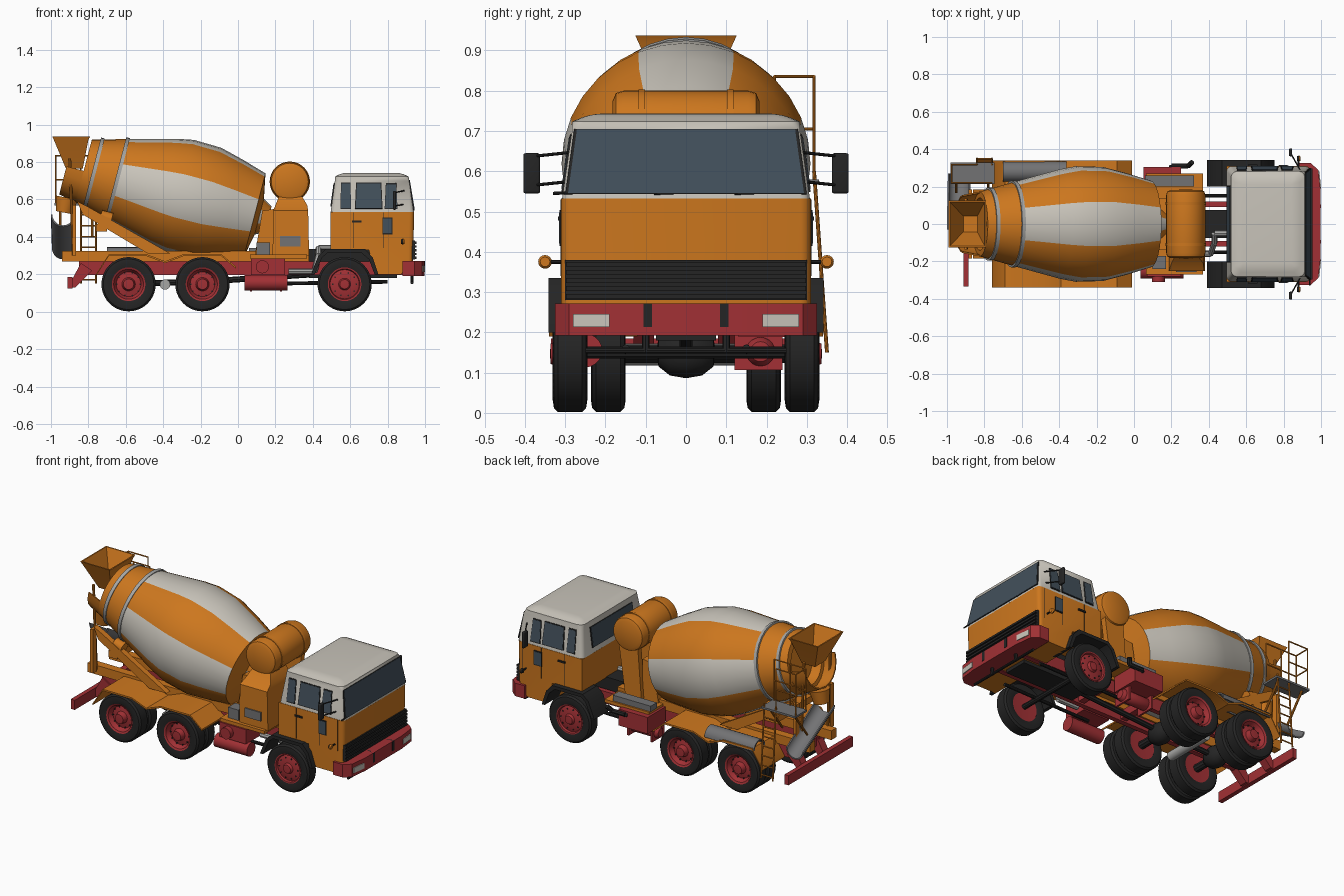
import bpy, bmesh, math
from mathutils import Vector

cube = bpy.data.objects.get("Cube")
if cube:
    bpy.data.objects.remove(cube, do_unlink=True)

def colour(name, r, g, b):
    m = bpy.data.materials.new(name)
    m.use_nodes = True
    m.diffuse_color = (r, g, b, 1)
    m.node_tree.nodes["Principled BSDF"].inputs["Base Color"].default_value = (r, g, b, 1)
    return m

orange = colour("orange paint", .61, .185, .013)
white = colour("off white paint", .58, .55, .49)
red = colour("red chassis paint", .36, .03, .035)
glass = colour("tinted glass", .055, .08, .105)
black = colour("black rubber", .018, .018, .018)
grey = colour("grey sheet metal", .17, .17, .175)
steel = colour("light steel", .38, .38, .37)

# ---------- helpers ----------
def make(name, bm, *mats, mirror=False, rule=None):
    bmesh.ops.remove_doubles(bm, verts=bm.verts[:], dist=1e-5)
    bmesh.ops.recalc_face_normals(bm, faces=bm.faces[:])
    for f in bm.faces:
        f.smooth = True
        if rule:
            f.material_index = rule(f)
    for e in bm.edges:
        e.smooth = len(e.link_faces) == 2 and e.calc_face_angle(0) < math.radians(35)
    me = bpy.data.meshes.new(name)
    bm.to_mesh(me)
    bm.free()
    ob = bpy.data.objects.new(name, me)
    bpy.context.collection.objects.link(ob)
    for m in mats:
        me.materials.append(m)
    if mirror:
        ob.modifiers.new("Mirror", "MIRROR").use_axis = (False, True, False)

def skin(bm, rings, caps=True):
    rings = [[bm.verts.new(p) for p in ring] for ring in rings]
    n = len(rings[0])
    for a, b in zip(rings, rings[1:]):
        for i in range(n):
            bm.faces.new((a[i], a[(i + 1) % n], b[(i + 1) % n], b[i]))
    if caps:
        bm.faces.new(rings[0])
        bm.faces.new(rings[-1])
    return bm

def prism(bm, pts, axis, lo, hi):
    place = {"y": lambda a, b, t: (a, t, b), "z": lambda a, b, t: (a, b, t)}[axis]
    return skin(bm, [[place(a, b, t) for a, b in pts] for t in (lo, hi)])

def box(bm, x, y, z):
    return prism(bm, [(x[0], y[0]), (x[1], y[0]), (x[1], y[1]), (x[0], y[1])], "z", *z)

def lathe(bm, profile, origin, axis, seg=32):
    q = Vector((0, 0, 1)).rotation_difference(Vector(axis))
    turn = [2 * math.pi * i / seg for i in range(seg)]
    return skin(bm, [[Vector(origin) + q @ Vector((r * math.cos(a), r * math.sin(a), t)) for a in turn]
                     for r, t in profile], caps=False)

def rod(bm, a, b, r, seg=10, r2=None):
    d = Vector(b) - Vector(a)
    return lathe(bm, [(0, 0), (r, 0), (r2 or r, d.length), (0, d.length)], a, d.normalized(), seg)

def path(bm, pts, r):
    for a, b in zip(pts, pts[1:]):
        rod(bm, a, b, r, 8)
    return bm

def trough(bm, a, b, u, v, ra, rb, t=.008):
    arc = [math.pi * i / 10 for i in range(11)]
    def section(p, r):
        return [Vector(p) + k * (Vector(u) * math.cos(w) + Vector(v) * math.sin(w))
                for k, ws in ((r, arc), (r - t, arc[::-1])) for w in ws]
    return skin(bm, [section(a, ra), section(b, rb)])

def plate(bm, corners, out, grow=0.0, t=.004):
    c = [Vector(p) for p in corners]
    mid = sum(c, Vector()) / len(c)
    c = [p + (p - mid).normalized() * grow for p in c]
    o = Vector(out) * t
    return skin(bm, [[p - o for p in c], [p + o for p in c]])

def loft(bm, rings):
    return skin(bm, [[(x0, y0, z), (x1, y0, z), (x1, y1, z), (x0, y1, z)] for z, x0, x1, y0, y1 in rings])

def round_edges(bm, size, test):
    edges = [e for e in bm.edges if test(*(v.co for v in e.verts))]
    bmesh.ops.bevel(bm, geom=edges, offset=size, segments=3, profile=.5, affect="EDGES")
    return bm

new = bmesh.new

# ---------- drum ----------
tilt = math.radians(14.6)
axis = Vector((math.cos(tilt), 0, -math.sin(tilt)))
normal = Vector((math.sin(tilt), 0, math.cos(tilt)))
back = Vector((-.825, 0, .753))

def stripe(f):
    d = f.calc_center_median() - back
    angle = math.degrees(math.atan2(d.y, d.dot(normal)))
    return int(d.dot(axis) > .19 and abs(f.normal.dot(axis)) < .7 and (angle + 22.5) % 90 < 45)

make("mixer_drum", lathe(new(), [(0, .06), (.13, .06), (.14, 0), (.173, 0), (.188, .055), (.224, .185), (.268, .35), (.292, .44),
     (.309, .53), (.305, .68), (.272, .81), (.232, .944), (.1, .97), (.07, 1.02), (0, 1.02)], back, axis), orange, white, rule=stripe)
bm = new()
for s, r in ((.055, .188), (.185, .224)):
    lathe(bm, [(r - .01, s - .01), (r + .008, s - .01), (r + .008, s + .01), (r - .01, s + .01), (r - .01, s - .01)], back, axis)
make("drum_rings", bm, steel)

# ---------- hopper, collector and chutes ----------
make("loading_hopper", loft(new(), [(.765, -.92, -.83, -.05, .05), (.92, -.985, -.8, -.118, .118), (.937, -.993, -.79, -.126, .126),
     (.937, -.985, -.798, -.118, .118), (.775, -.912, -.838, -.042, .042)]), orange)
make("discharge_collector", trough(new(), back - axis * .095, back + axis * .01, (0, 1, 0), -normal, .155, .175), orange)
bm = rod(new(), (-.915, 0, .61), (-.93, 0, .53), .06, 16, .045)
for y in (-.13, .13):
    rod(bm, (-.88, y, .3), (-.9, y, .82), .008)
make("collector_stand", bm, orange)
make("discharge_chute", trough(new(), (-.935, -.03, .52), (-.935, .27, .34), (1, 0, 0), (0, 0, -1), .066, .06), grey)
make("spare_chute", trough(new(), (-.7, .28, .29), (-.36, .28, .29), (0, 1, 0), (0, 0, 1), .055, .055), grey)

# ---------- drum supports ----------
bm = prism(new(), [(-.86, .59), (-.8, .56), (-.36, .31), (-.48, .31), (-.83, .52)], "y", .15, .185)
box(bm, (-.885, -.865), (.15, .185), (.3, .57))
rod(bm, (-.735, .15, .51), (-.675, .15, .494), .034, 16)
box(bm, (-.76, -.7), (0, .185), (.43, .47))
make("rear_drum_stand", bm, orange, mirror=True)
make("front_drum_stand", prism(new(), [(.09, .3), (.2, .3), (.2, .55), (.13, .54)], "y", -.14, .14), orange)
make("sub_frame", box(new(), (-.94, .38), (.08, .13), (.268, .325)), orange, mirror=True)

# ---------- water tank and pump housing ----------
make("water_tank", lathe(new(), [(0, -.184), (.08, -.182), (.099, -.174), (.105, -.155), (.105, .155), (.099, .174), (.08, .182), (0, .184)],
     (.277, 0, .695), (0, 1, 0)), orange)
bm = new()
for y in (-.11, .11):
    lathe(bm, [(.1, -.008), (.108, -.008), (.108, .008), (.1, .008)], (.277, y, .695), (0, 1, 0))
make("tank_straps", bm, orange)
bm = loft(new(), [(.3, .185, .38, -.25, -.02), (.54, .188, .375, -.25, -.02), (.57, .2, .37, -.21, -.02), (.62, .22, .34, -.17, -.02)])
prism(bm, [(.19, .3), (.3, .3), (.345, .62), (.215, .62)], "y", .13, .165)
box(bm, (.065, .37), (-.27, .27), (.285, .305))
make("pump_housing", bm, orange)
bm = box(new(), (.225, .335), (-.257, -.249), (.35, .405))
box(bm, (.06, .32), (.2, .26), (.305, .34))
box(bm, (.1, .17), (-.24, -.17), (.305, .37))
make("control_boxes", bm, grey)

# ---------- rear fenders ----------
top = [(-.76, .2), (-.69, .308), (-.49, .308), (-.39, .27), (-.29, .308), (-.09, .308), (-.01, .24)]
make("rear_fenders", prism(new(), top + [(x, z - .01) for x, z in reversed(top)], "y", .12, .34), orange, mirror=True)

# ---------- platform, railing and ladder ----------
make("service_platform", box(new(), (-.98, -.745), (.215, .33), (.568, .58)), grey)
bm = new()
for h in (.705, .835):
    path(bm, [(-.76, .22, h), (-.975, .22, h), (-.975, .318, h), (-.84, .318, h)], .004)
for x, y in ((-.975, .22), (-.975, .318), (-.84, .318), (-.76, .22), (-.87, .22)):
    rod(bm, (x, y, .57), (x, y, .835), .004)
for x in (-.84, -.76):
    rod(bm, (x, .318, .6), (x, .35, .15), .005)
for i in range(7):
    y, z = .348 - .004 * i, .17 + .058 * i
    rod(bm, (-.84, y, z), (-.76, y, z), .004)
for x in (-.95, -.78):
    rod(bm, (x, .17, .4), (x, .3, .57), .007)
make("railing_and_ladder", bm, orange)

# ---------- chassis ----------
bm = box(new(), (-.85, .95), (.09, .12), (.195, .268))
prism(bm, [(-.91, .13), (-.87, .13), (-.78, .22), (-.84, .26)], "y", .08, .13)
for x in (-.82, -.39, 0, .3, .75):
    box(bm, (x - .02, x + .02), (0, .1), (.205, .255))
make("chassis_frame", bm, red, mirror=True)
make("rear_bumper", box(new(), (-.912, -.885), (-.335, .3), (.125, .185)), red)
bm = box(new(), (.07, .25), (-.28, -.13), (.195, .285))
rod(bm, (.035, -.25, .155), (.265, -.25, .155), .042, 20)
rod(bm, (.13, -.28, .24), (.13, -.31, .24), .035, 16)
lathe(bm, [(0, 0), (.025, .004), (.036, .02), (.036, .2), (.025, .216), (0, .22)], (.04, .185, .152), (1, 0, 0), 20)
for x in (.07, .23):
    box(bm, (x - .006, x + .006), (.12, .24), (.107, .2))
make("air_tanks", bm, red)
make("tool_box", box(new(), (.05, .25), (.13, .305), (.188, .29)), red)
make("exhaust_pipe", path(new(), [(.2, .2, .22), (.2, .31, .27), (.29, .31, .27), (.31, .33, .3)], .014), black)
bm = box(new(), (.38, .85), (-.075, .075), (.18, .335))
path(bm, [(.4, 0, .2), (-.19, 0, .16), (-.585, 0, .15)], .016)
for x in (-.585, -.19):
    lathe(bm, [(0, -.075), (.035, -.068), (.057, -.04), (.064, 0), (.057, .04), (.035, .068), (0, .075)], (x, 0, .15), (0, 1, 0), 20)
    rod(bm, (x, -.25, .147), (x, .25, .147), .024)
for y in (-.15, .15):
    rod(bm, (.2, y, .15), (.8, y, .16), .01)
rod(bm, (.57, -.26, .15), (.57, .26, .15), .016)
make("drivetrain", bm, black)
bm = rod(new(), (-.39, -.15, .145), (-.39, .15, .145), .028, 14)
path(bm, [(.27, -.16, .215), (.41, -.16, .215), (.43, -.1, .3), (.43, -.05, .34), (.5, -.05, .34)], .016)
make("steel_pipes", bm, steel)

# ---------- wheels ----------
tyre = [(.085, -.036), (.115, -.043), (.135, -.04), (.145, -.03), (.145, .03), (.135, .04), (.115, .043), (.085, .036), (.085, -.036)]
rim = {"front": [(0, .05), (.025, .048), (.032, .034), (.06, .032), (.078, .026), (.082, .038), (.09, .039), (.09, -.036), (0, -.03)],
       "rear": [(0, .045), (.028, .043), (.036, .012), (.066, .006), (.08, .034), (.09, .039), (.09, -.036), (0, -.03)]}
for name, kind, x, y in (("front", "front", .57, .288), ("mid", "rear", -.19, .288), ("back", "rear", -.585, .288),
                         ("mid_inner", "rear", -.19, .193), ("back_inner", "rear", -.585, .193)):
    make(name + "_tyres", lathe(new(), tyre, (x, y, .147), (0, 1, 0), 40), black, mirror=True)
    make(name + "_rims", lathe(new(), rim[kind], (x, y, .147), (0, 1, 0)), red, mirror=True)
    bm, depth = new(), y + (.029 if kind == "front" else .008)
    for i in range(10):
        a = math.tau * i / 10
        p = Vector((x + .063 * math.cos(a), depth, .147 + .063 * math.sin(a)))
        rod(bm, p, p + Vector((0, .005, 0)), .0045, 8)
    make(name + "_rim_holes", bm, black, mirror=True)

# ---------- cab ----------
bm = prism(new(), [(.495, .33), (.7, .33), (.73, .2), (.87, .2), (.935, .25), (.942, .532), (.495, .532)], "y", -.31, .31)
make("cab_body", round_edges(bm, .025, lambda a, b: min(a.x, b.x) > .9 and abs(a.y - b.y) < .1), orange)
bm = loft(new(), [(z, x0, x1, -y, y) for z, x0, x1, y in
                  ((.53, .495, .942, .308), (.7, .518, .914, .283), (.725, .522, .91, .28), (.743, .56, .865, .235))])
make("cab_roof", round_edges(bm, .025, lambda a, b: abs(a.z - b.z) > .01 or a.z > .74), white)
arch = [(.39, .2), (.43, .3), (.47, .335), (.68, .335), (.72, .29), (.75, .2)]
make("front_mudguards", prism(new(), arch + [(.73, .2), (.7, .28), (.66, .315), (.48, .315), (.45, .29), (.41, .2)],
     "y", .2, .342), black, mirror=True)

# windows follow the lean of the cab walls
def side(x, z):
    return (x, .309 - (z - .53) * .147, z)

def front(y, z):
    return (.943 - (z - .53) * .165, y, z)

def rear(y, z):
    return (.494 + (z - .53) * .135, y, z)

def window(name, wall, a0, a1, z0, z1, out, taper=0.0, mirror=False):
    corners = [wall(a0, z0), wall(a1, z0), wall(a1 - taper, z1), wall(a0 + taper, z1)]
    make(name + "_seal", plate(new(), corners, out, .007, .003), black, mirror=mirror)
    make(name + "_glass", plate(new(), corners, out, 0, .0045), glass, mirror=mirror)

window("windscreen", front, -.293, .293, .545, .703, (1, 0, .15), .022)
window("door_window", side, .63, .768, .555, .685, (0, 1, .15), .006, True)
window("quarter_window", side, .55, .602, .555, .685, (0, 1, .15), .003, True)
window("front_side_window", side, .787, .85, .555, .68, (0, 1, .15), .006, True)
window("rear_window", rear, -.2, .2, .565, .685, (-1, 0, .15))
window("low_door_window", lambda x, z: (x, .311, z), .775, .822, .42, .498, (0, 1, 0), 0, True)
bm = box(new(), (.61, .66), (.31, .318), (.478, .488))
for x in (.615, .775, .9):
    box(bm, (x, x + .002), (.308, .312), (.34, .53))
make("door_details", bm, black, mirror=True)

# grille with slats
bm = box(new(), (.9, .946), (-.3, .3), (.28, .38))
for i in range(5):
    box(bm, (.94, .954), (-.298, .298), (.283 + .02 * i, .295 + .02 * i))
make("grille", bm, black)
bm = new()
for y in (-.2, .05, .25):
    path(bm, [front(y - .13, .545), front(y, .55)], .004)
make("wipers", bm, black)

# mirrors and indicators
bm = box(new(), (.828, .846), (.362, .404), (.545, .645))
round_edges(bm, .006, lambda a, b: True)
for z in (.565, .637):
    path(bm, [(.89, .285, z + .01), (.837, .38, z)], .004)
rod(bm, (.88, .305, .375), (.88, .34, .375), .005)
rod(bm, (.872, .35, .375), (.882, .35, .375), .012, 16, .016)
make("mirrors", bm, black, mirror=True)
make("indicators", rod(new(), (.881, .35, .375), (.889, .35, .375), .017, 16, .012), orange, mirror=True)

# ---------- front bumper ----------
half = [(.88, .325), (.945, .325), (.985, .29), (.998, .18)]
bumper = half + [(x, -y) for x, y in reversed(half)]
make("front_bumper", prism(new(), bumper, "z", .192, .272), red)
make("headlights", plate(new(), [(.997, .19, .213), (.987, .28, .213), (.987, .28, .246), (.997, .19, .246)], (1, .11, 0)), white, mirror=True)
make("bumper_hooks", box(new(), (.95, 1), (.085, .105), (.213, .272)), black, mirror=True)
make("front_step_bar", rod(new(), (.93, -.25, .155), (.93, .25, .155), .008), black)
make("step_brackets", path(new(), [(.93, .1, .15), (.93, .1, .21)], .009), black, mirror=True)
